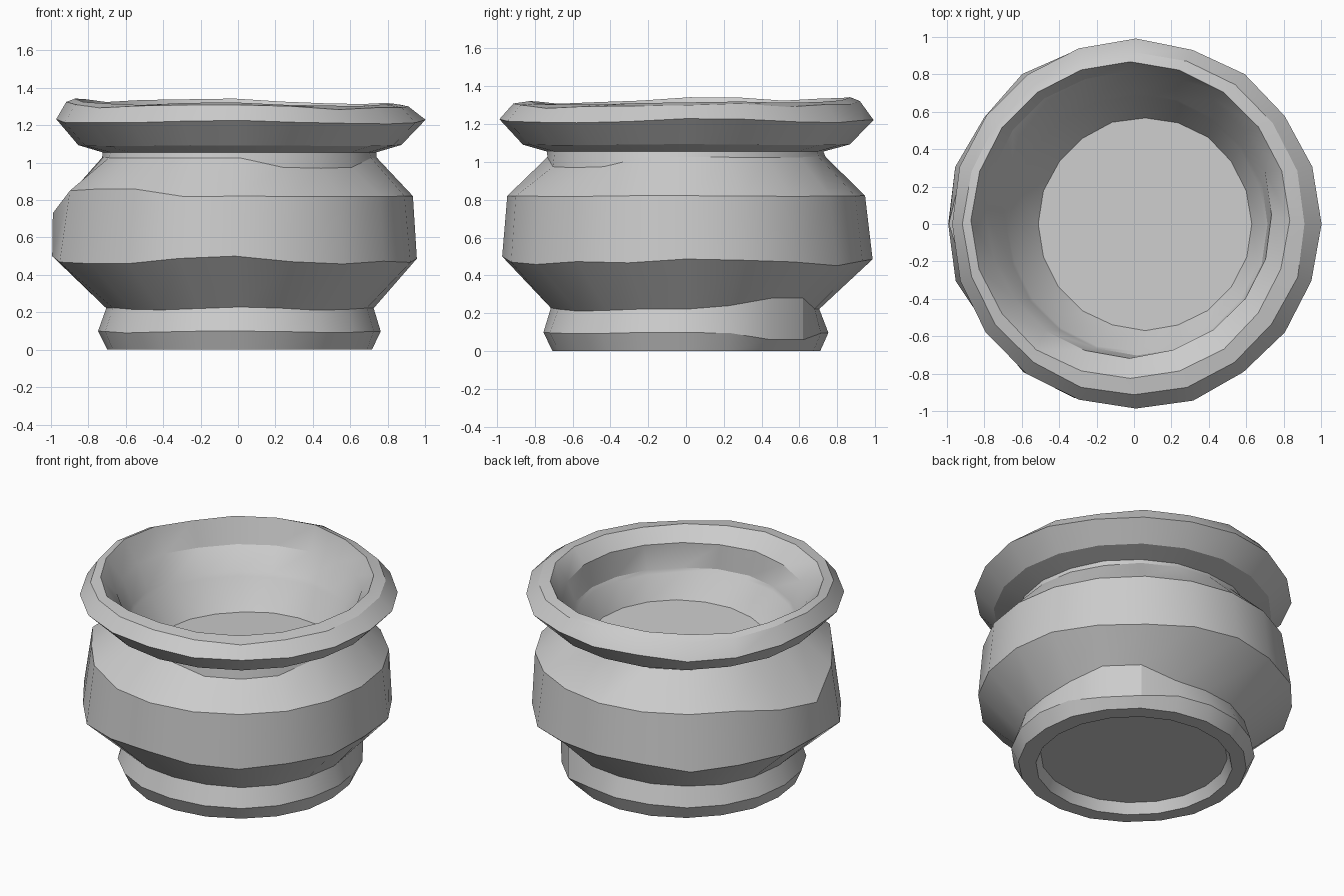
import bpy, bmesh, random
from math import sin, cos, pi

random.seed(4)
SIDES = 20

# Rings: radius, height, radius wobble, height wobble, x shift, y shift, tilt
# (tilt raises the back-left side and lowers the front-right side)
RINGS = [
    (0.58, 0.07, 0, 0, 0, 0, 0),                  # recessed underside
    (0.61, 0.00, 0, 0, 0, 0, 0),                  # foot ring, inner edge
    (0.71, 0.00, 0.004, 0, 0.01, 0, 0),           # foot ring, outer edge
    (0.755, 0.095, 0.004, 0.005, 0.01, 0, 0),
    (0.71, 0.22, 0.006, 0.008, 0.01, 0, 0),
    (0.98, 0.475, 0.012, 0.022, -0.015, 0, 0),    # belly
    (0.942, 0.82, 0.005, 0.002, -0.005, 0, 0),    # shoulder
    (0.735, 1.025, 0.005, 0.002, 0.01, 0, 0),     # neck
    (0.73, 1.055, 0.005, 0, 0.01, 0, 0),
    (0.865, 1.09, 0.004, 0.004, 0.01, 0, 0),
    (0.985, 1.215, 0.008, 0.015, 0.01, 0, 0),     # lip
    (0.915, 1.305, 0.006, 0.012, 0, 0, 0.01),
    (0.85, 1.32, 0.006, 0.01, -0.02, 0.02, 0.015),
    (0.765, 1.20, 0.005, 0.006, -0.025, 0.05, -0.035),  # mouth
    (0.70, 1.05, 0.004, 0.004, 0.015, 0, -0.01),
    (0.685, 1.025, 0.004, 0.004, 0.015, 0, -0.01),
    (0.57, 0.86, 0.003, 0, 0.06, 0, -0.025),      # inner floor
]

# Worn spots: ring -> {column: (radius, height)}
WORN = {
    3: {2: (0.765, 0.06), 3: (0.765, 0.06)},
    4: {1: (0.735, 0.24), 2: (0.77, 0.28), 3: (0.765, 0.28)},
    5: {12: (0.95, 0.46), 13: (0.98, 0.46)},
    6: {9: (0.96, 0.77), 10: (0.985, 0.73), 11: (0.94, 0.85),
        12: (0.905, 0.86), 13: (0.94, 0.86)},
    7: {16: (0.74, 0.975), 17: (0.74, 0.97), 18: (0.74, 0.975)},
}

bm = bmesh.new()
loops = []
for i, (r, z, dr, dz, sx, sy, tilt) in enumerate(RINGS):
    loop = []
    for k in range(SIDES):
        a = 2 * pi * k / SIDES
        rad = r + random.uniform(-dr, dr)
        h = z + dz * (0.7 * cos(4 * a) + random.uniform(-0.6, 0.6))
        h += tilt * cos(a - 0.75 * pi)
        if k in WORN.get(i, {}):
            rad, h = WORN[i][k]
        loop.append(bm.verts.new((rad * cos(a) + sx, rad * sin(a) + sy, h)))
    loops.append(loop)

# Skin between rings, then cap the underside and inner floor
for lo, hi in zip(loops, loops[1:]):
    for k in range(SIDES):
        n = (k + 1) % SIDES
        bm.faces.new((lo[k], lo[n], hi[n], hi[k]))
bm.faces.new(loops[0][::-1])
bm.faces.new(loops[-1])
bmesh.ops.recalc_face_normals(bm, faces=bm.faces[:])

mesh = bpy.data.meshes.new("clay_pot")
bm.to_mesh(mesh)
bm.free()
pot = bpy.data.objects.new("clay_pot", mesh)
bpy.context.collection.objects.link(pot)

# Smooth around the pot, crisp between rings
bpy.context.view_layer.objects.active = pot
pot.select_set(True)
bpy.ops.object.shade_smooth_by_angle(angle=0.45)
